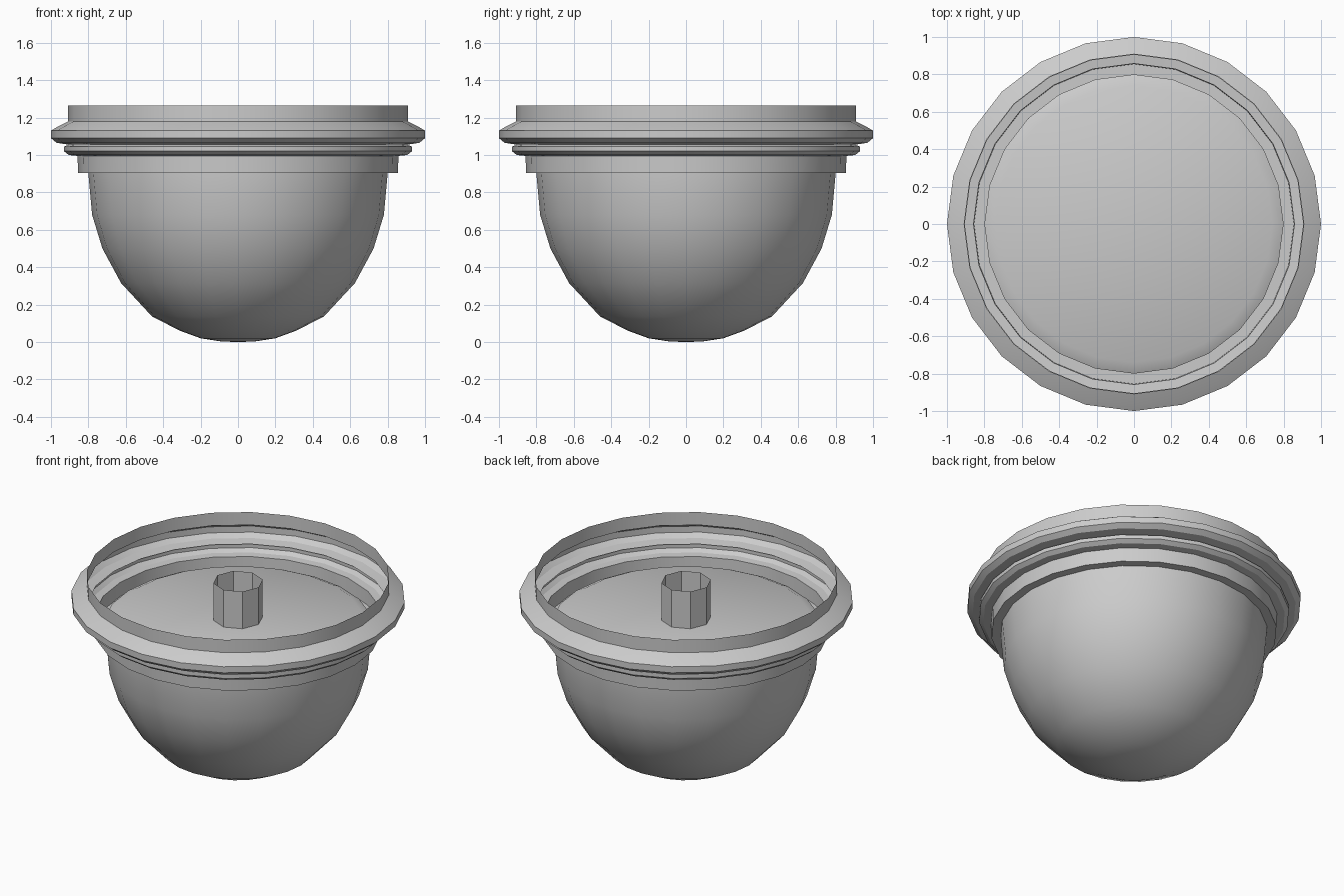
import bpy, bmesh, math

if "Cube" in bpy.data.objects:
    bpy.data.objects.remove(bpy.data.objects["Cube"])


def lathe(name, profile, sides, angle=30):
    """Revolve (radius, height) points about z into an open shell."""
    bm = bmesh.new()
    rings = []
    for r, z in profile:
        if r == 0:
            rings.append([bm.verts.new((0, 0, z))] * sides)
        else:
            rings.append([bm.verts.new((r * math.cos(2 * math.pi * i / sides),
                                        r * math.sin(2 * math.pi * i / sides), z))
                          for i in range(sides)])
    for a, b in zip(rings, rings[1:]):
        for i in range(sides):
            j = (i + 1) % sides
            bm.faces.new(list(dict.fromkeys((a[i], a[j], b[j], b[i]))))
    bmesh.ops.recalc_face_normals(bm, faces=bm.faces)
    mesh = bpy.data.meshes.new(name)
    bm.to_mesh(mesh)
    bm.free()
    obj = bpy.data.objects.new(name, mesh)
    bpy.context.collection.objects.link(obj)
    bpy.ops.object.select_all(action='DESELECT')
    obj.select_set(True)
    bpy.context.view_layer.objects.active = obj
    bpy.ops.object.shade_smooth_by_angle(angle=math.radians(angle))
    return obj


# Rounded bowl, closed by a flat lid with a chamfered edge
lathe("bowl", [(0, 0), (0.09, 0.003), (0.20, 0.02), (0.31, 0.06), (0.46, 0.137),
               (0.625, 0.315), (0.725, 0.50), (0.78, 0.68), (0.80, 0.90),
               (0.80, 0.955), (0.74, 0.985), (0, 0.985)], 24)

# Stepped collar, thin walled and open at the top
lathe("collar", [(0.80, 0.905), (0.855, 0.905), (0.858, 0.995), (0.905, 1.0),
                 (0.93, 1.02), (0.93, 1.045), (0.905, 1.055), (0.97, 1.065),
                 (1.0, 1.09), (1.0, 1.13), (0.97, 1.148), (0.908, 1.18),
                 (0.908, 1.265)], 24)

# Open eight sided socket in the middle of the lid
lathe("centre_socket", [(0.15, 0.985), (0.15, 1.23)], 8)
